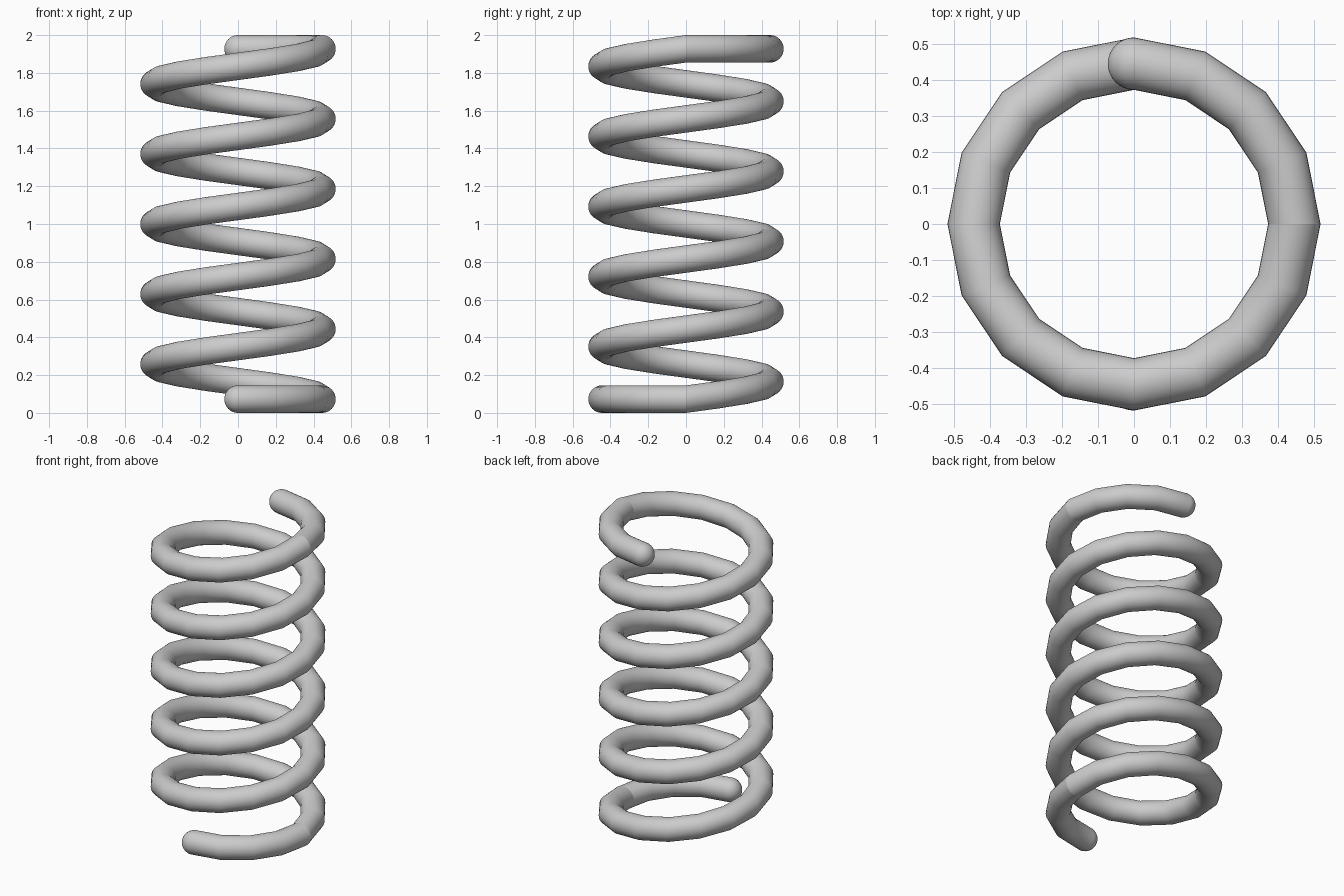
import bpy, bmesh
from math import sin, cos, pi, radians

if "Cube" in bpy.data.objects:
    bpy.data.objects.remove(bpy.data.objects["Cube"])

COIL_R, WIRE_R = 0.4445, 0.0727
SIDES, STEPS = 32, 16            # wire sides, segments per turn
Z_LOW, Z_HIGH = WIRE_R, 2 - WIRE_R


def ring(bm, angle, z, size=1.0, shift=0.0):
    """Upright wire cross-section at an angle, shifted along the tangent."""
    verts = []
    for i in range(SIDES):
        t = 2 * pi * i / SIDES
        r = COIL_R + WIRE_R * size * cos(t)
        verts.append(bm.verts.new((r * cos(angle) - shift * sin(angle),
                                   r * sin(angle) + shift * cos(angle),
                                   z + WIRE_R * size * sin(t))))
    return verts


def wire(name, start, end, z0, z1, cap_start=False, cap_end=False):
    bm = bmesh.new()
    a0, a1 = radians(start), radians(end)
    n = round((a1 - a0) / (2 * pi) * STEPS)
    rings = [ring(bm, a0 + (a1 - a0) * i / n, z0 + (z1 - z0) * i / n)
             for i in range(n + 1)]
    # Rounded wire ends
    for k in range(1, 8):
        t = k / 8 * pi / 2
        if cap_start:
            rings.insert(0, ring(bm, a0, z0, cos(t), -WIRE_R * sin(t)))
        if cap_end:
            rings.append(ring(bm, a1, z1, cos(t), WIRE_R * sin(t)))
    for a, b in zip(rings, rings[1:]):
        for i in range(SIDES):
            j = (i + 1) % SIDES
            bm.faces.new((a[i], a[j], b[j], b[i]))
    for capped, tip, angle, z, side in ((cap_start, rings[0], a0, z0, -1),
                                        (cap_end, rings[-1], a1, z1, 1)):
        if capped:
            d = side * WIRE_R
            pole = bm.verts.new((COIL_R * cos(angle) - d * sin(angle),
                                 COIL_R * sin(angle) + d * cos(angle), z))
            for i in range(SIDES):
                bm.faces.new((tip[i], tip[(i + 1) % SIDES], pole))
    bmesh.ops.recalc_face_normals(bm, faces=bm.faces)
    # Open tubes: make sure the outermost face points outward
    bm.normal_update()
    f = max(bm.faces, key=lambda f: f.calc_center_median().xy.length)
    if f.normal.xy.dot(f.calc_center_median().xy) < 0:
        bmesh.ops.reverse_faces(bm, faces=bm.faces)
    for f in bm.faces:
        f.smooth = True
    mesh = bpy.data.meshes.new(name)
    bm.to_mesh(mesh)
    bm.free()
    bpy.context.collection.objects.link(bpy.data.objects.new(name, mesh))


# Flat quarter turn at the bottom, five rising turns, flat quarter turn on top
wire("lower_end", -90, 0, Z_LOW, Z_LOW, cap_start=True)
wire("coil", 0, 1800, Z_LOW, Z_HIGH)
wire("upper_end", 0, 90, Z_HIGH, Z_HIGH, cap_end=True)
